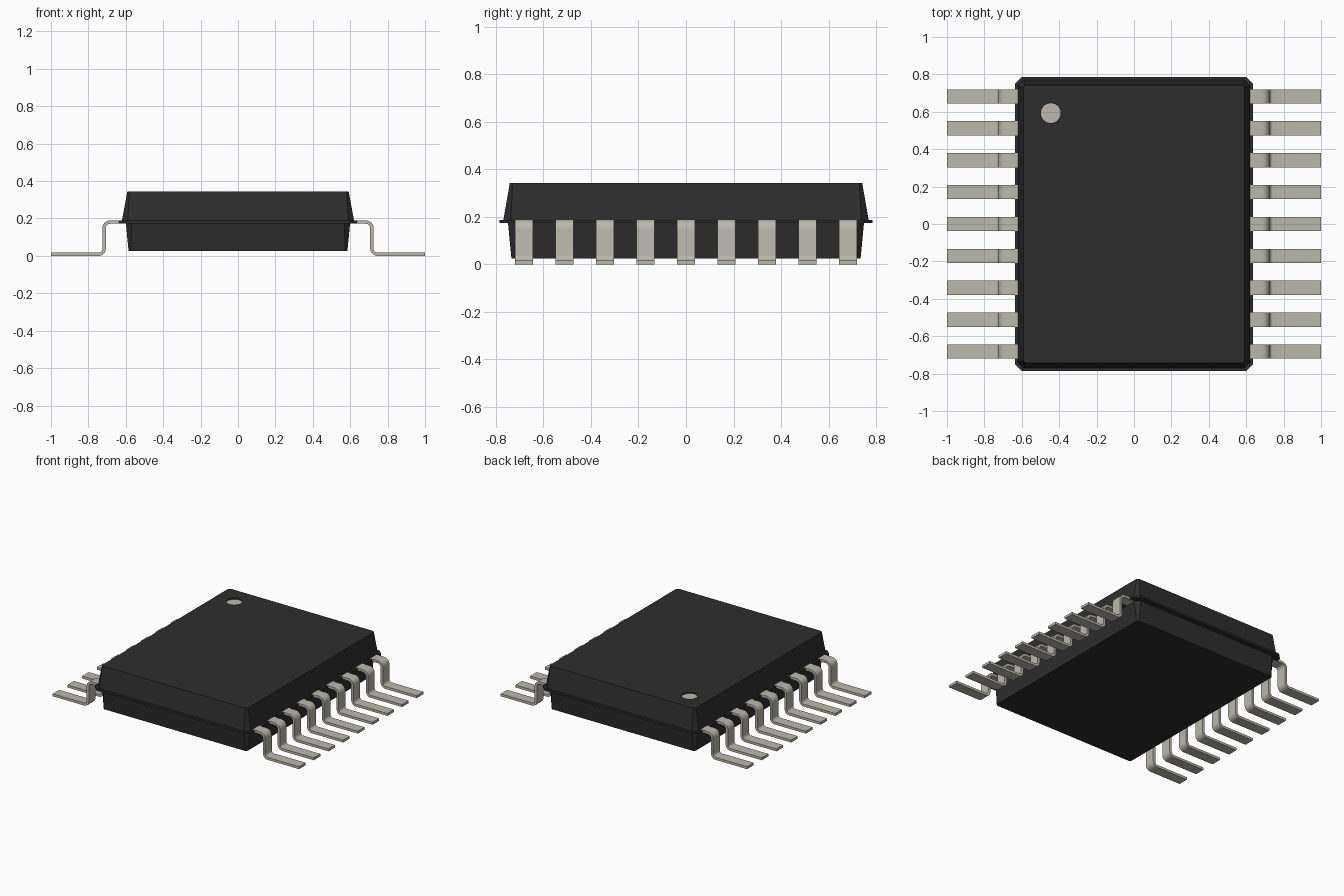
import bpy
import bmesh
import math

cube = bpy.data.objects.get("Cube")
if cube:
    bpy.data.objects.remove(cube, do_unlink=True)


def material(name, rgb, rough):
    m = bpy.data.materials.new(name)
    m.use_nodes = True
    m.diffuse_color = (*rgb, 1)
    bsdf = m.node_tree.nodes["Principled BSDF"]
    bsdf.inputs["Base Color"].default_value = (*rgb, 1)
    bsdf.inputs["Roughness"].default_value = rough
    return m


BLACK = material("black plastic", (0.027, 0.027, 0.027), 0.6)
METAL = material("tin grey", (0.50, 0.48, 0.42), 0.5)


def add_object(name, bm, mat):
    bmesh.ops.recalc_face_normals(bm, faces=bm.faces)
    me = bpy.data.meshes.new(name)
    bm.to_mesh(me)
    bm.free()
    me.materials.append(mat)
    ob = bpy.data.objects.new(name, me)
    bpy.context.collection.objects.link(ob)
    return ob


def activate(ob):
    bpy.ops.object.select_all(action='DESELECT')
    ob.select_set(True)
    bpy.context.view_layer.objects.active = ob


def octagon(hx, hy, c):
    """Rectangle with corners cut by c, counter-clockwise."""
    return [(hx, -hy + c), (hx, hy - c), (hx - c, hy), (-hx + c, hy),
            (-hx, hy - c), (-hx, -hy + c), (-hx + c, -hy), (hx - c, -hy)]


def slab(name, low, high, z0, z1):
    """Tapered block between two chamfered outlines."""
    bm = bmesh.new()
    a = [bm.verts.new((x, y, z0)) for x, y in octagon(*low)]
    b = [bm.verts.new((x, y, z1)) for x, y in octagon(*high)]
    bm.faces.new(a[::-1])
    bm.faces.new(b)
    for i in range(8):
        j = (i + 1) % 8
        bm.faces.new((a[i], a[j], b[j], b[i]))
    return add_object(name, bm, BLACK)


def cylinder(name, r, x, y, z0, z1, mat):
    bm = bmesh.new()
    bmesh.ops.create_cone(bm, cap_ends=True, segments=40, radius1=r,
                          radius2=r, depth=z1 - z0)
    bmesh.ops.translate(bm, verts=bm.verts, vec=(x, y, (z0 + z1) / 2))
    return add_object(name, bm, mat)


# Moulded body: two tapered halves meeting at a thin parting flange
TOP = 0.343
upper = slab("upper_body", (0.622, 0.770, 0.032), (0.592, 0.742, 0.012), 0.181, TOP)
slab("lower_body", (0.585, 0.735, 0.012), (0.600, 0.750, 0.032), 0.025, 0.181)
slab("parting_flange", (0.637, 0.786, 0.037), (0.637, 0.786, 0.037), 0.174, 0.188)

# Shallow round recess with a grey floor marking the first pin
DX, DY, DR = -0.445, 0.593, 0.053
cutter = cylinder("marker_cutter", DR, DX, DY, TOP - 0.012, TOP + 0.05, BLACK)
mod = upper.modifiers.new("marker recess", 'BOOLEAN')
mod.operation = 'DIFFERENCE'
mod.solver = 'EXACT'
mod.object = cutter
activate(upper)
bpy.ops.object.modifier_apply(modifier=mod.name)
bpy.data.objects.remove(cutter, do_unlink=True)
cylinder("pin_marker", DR, DX, DY, TOP - 0.014, TOP - 0.009, METAL)

# Gull-wing lead: centre line with normals, thickened then extruded along y
T, W, STEPS = 0.018, 0.076, 7
path = [(0.58, 0.181, 90)]
path += [(0.683 + 0.033 * math.cos(math.radians(d)),
          0.148 + 0.033 * math.sin(math.radians(d)), d)
         for d in [90 - 90 * i / STEPS for i in range(STEPS + 1)]]
path += [(0.745 - 0.029 * math.cos(math.radians(d)),
          0.038 - 0.029 * math.sin(math.radians(d)), d)
         for d in [90 * i / STEPS for i in range(STEPS + 1)]]
path += [(1.0, 0.009, 90)]


def offset(p, s):
    a = math.radians(p[2])
    return (p[0] + s * math.cos(a), p[1] + s * math.sin(a))


bm = bmesh.new()
rings = []
for p in path:
    (xo, zo), (xi, zi) = offset(p, T / 2), offset(p, -T / 2)
    rings.append([bm.verts.new(v) for v in (
        (xo, -W / 2, zo), (xo, W / 2, zo), (xi, W / 2, zi), (xi, -W / 2, zi))])
for r, s in zip(rings, rings[1:]):
    for i in range(4):
        j = (i + 1) % 4
        bm.faces.new((r[i], r[j], s[j], s[i]))
bm.faces.new(rings[0])
bm.faces.new(rings[-1])
first = add_object("left_lead_1", bm, METAL)
activate(first)
bpy.ops.object.shade_smooth_by_angle(angle=math.radians(30))

# Nine leads per side, sharing one mesh
PITCH, COUNT = 0.1705, 9
for side, turn in (("left", 0), ("right", math.pi)):
    for i in range(COUNT):
        name = f"{side}_lead_{i + 1}"
        ob = bpy.data.objects.get(name)
        if ob is None:
            ob = bpy.data.objects.new(name, first.data)
            bpy.context.collection.objects.link(ob)
        ob.location.y = (i - (COUNT - 1) / 2) * PITCH
        ob.rotation_euler.z = turn
